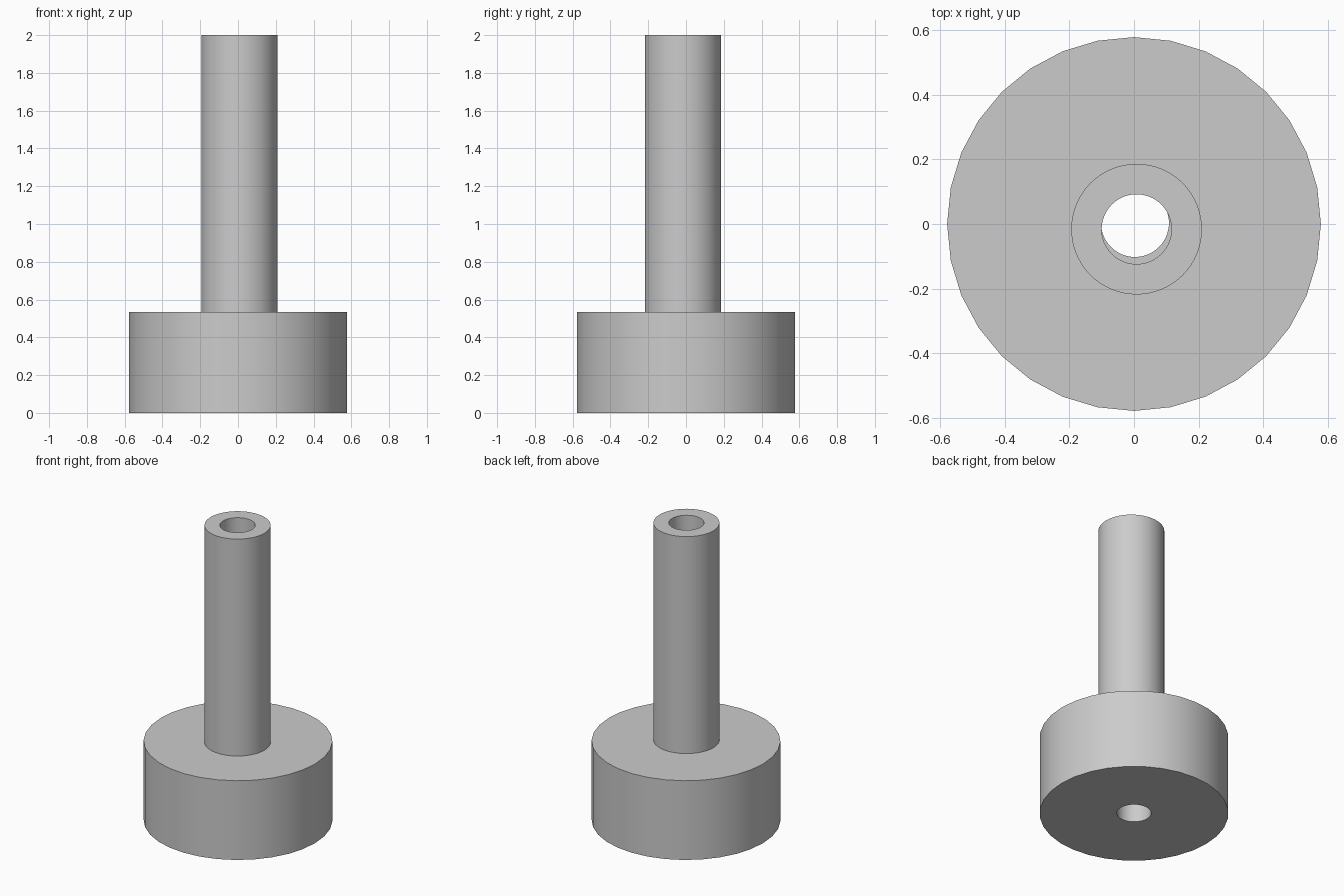
import bpy
import bmesh
import math

cube = bpy.data.objects.get("Cube")
if cube:
    bpy.data.objects.remove(cube, do_unlink=True)

grey = bpy.data.materials.new("plain grey")
grey.use_nodes = True
colour = (0.6, 0.6, 0.6, 1)
grey.diffuse_color = colour
grey.node_tree.nodes["Principled BSDF"].inputs["Base Color"].default_value = colour


def hollow_cylinder(name, outer, inner, bottom, top):
    """Upright cylinder with a bore; outer and inner are (x, y, radius, sides)."""
    bm = bmesh.new()
    rims = {bottom: [], top: []}
    for x, y, radius, sides in (outer, inner):
        rings = []
        for z in (bottom, top):
            ring = []
            for i in range(sides):
                a = math.tau * i / sides
                ring.append(bm.verts.new((x + radius * math.cos(a), y + radius * math.sin(a), z)))
            rims[z] += [bm.edges.new((ring[i - 1], ring[i])) for i in range(sides)]
            rings.append(ring)
        low, high = rings
        for i in range(sides):
            bm.faces.new((low[i - 1], low[i], high[i], high[i - 1]))
    # Ring-shaped caps between the outer wall and the bore
    for z, edges in rims.items():
        bmesh.ops.triangle_fill(bm, edges=edges, use_beauty=True, normal=(0, 0, 1))
    bmesh.ops.recalc_face_normals(bm, faces=bm.faces[:])
    mesh = bpy.data.meshes.new(name)
    bm.to_mesh(mesh)
    bm.free()
    mesh.materials.append(grey)
    obj = bpy.data.objects.new(name, mesh)
    bpy.context.collection.objects.link(obj)
    bpy.ops.object.select_all(action="DESELECT")
    obj.select_set(True)
    bpy.context.view_layer.objects.active = obj
    bpy.ops.object.shade_smooth_by_angle(angle=math.radians(30))
    return obj


# Wide round base with a slightly narrower through hole
base_height = 0.535
hollow_cylinder("base", (0, 0, 0.578, 32), (0.003, 0.003, 0.105, 64), 0, base_height)

# Tall tube standing a little off centre
tube_x, tube_y = 0.008, -0.016
hollow_cylinder("tube", (tube_x, tube_y, 0.202, 64), (tube_x, tube_y, 0.108, 64), base_height, 2)
